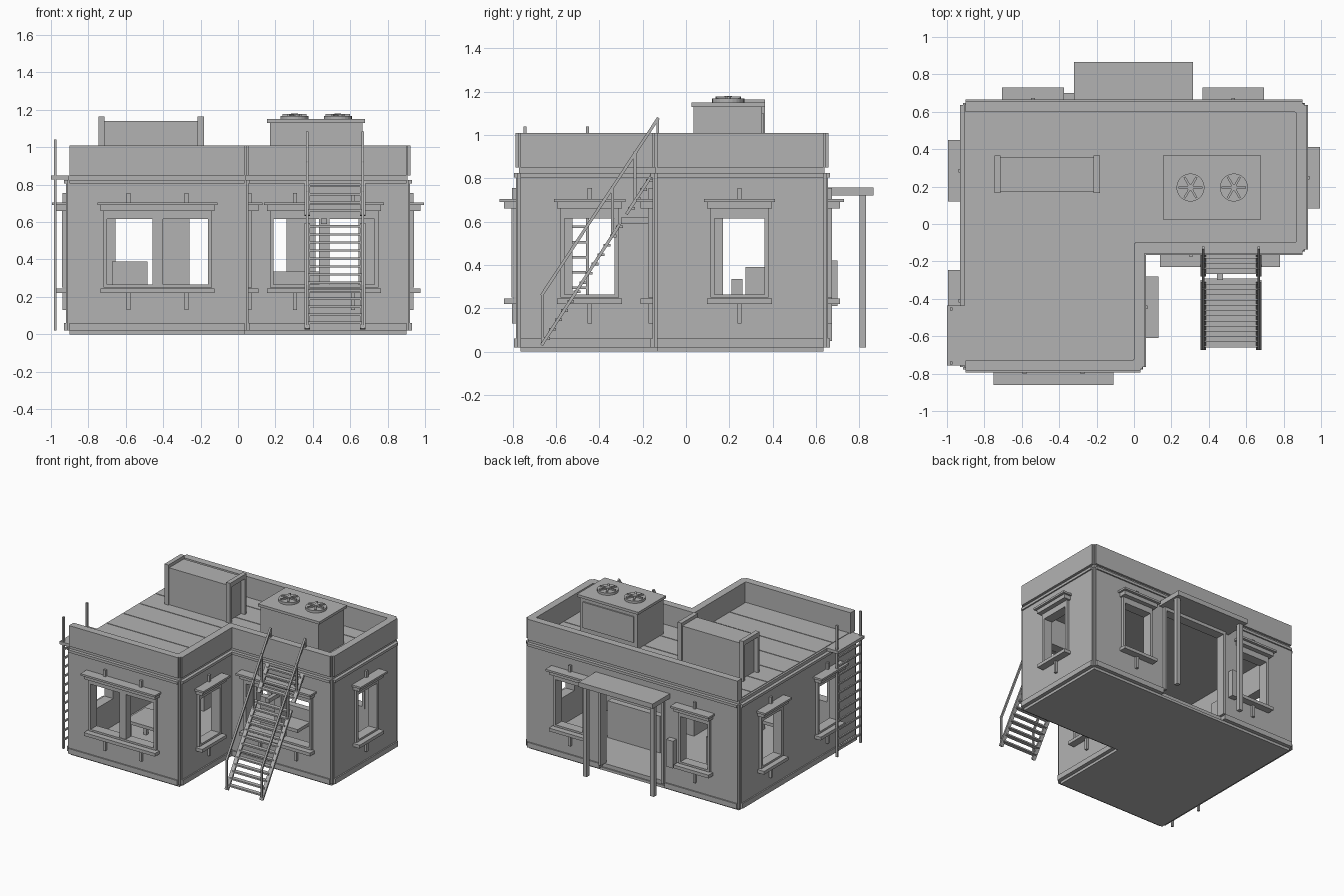
import bpy, bmesh, math
from mathutils import Vector, Matrix

cube = bpy.data.objects.get("Cube")
if cube:
    bpy.data.objects.remove(cube)

grey = bpy.data.materials.new("plain_grey")
grey.use_nodes = True
tone = (0.45, 0.45, 0.45, 1)
grey.diffuse_color = tone
grey.node_tree.nodes["Principled BSDF"].inputs["Base Color"].default_value = tone


class Part:
    """Collects simple solids into one named object."""

    def __init__(self, name):
        self.name, self.bm = name, bmesh.new()

    def box(self, x0, x1, y0, y1, z0, z1):
        size = Matrix.Diagonal((x1 - x0, y1 - y0, z1 - z0, 1))
        mid = Matrix.Translation(((x0 + x1) / 2, (y0 + y1) / 2, (z0 + z1) / 2))
        bmesh.ops.create_cube(self.bm, size=1, matrix=mid @ size)

    def beam(self, p, q, w, h):
        p, q = Vector(p), Vector(q)
        rot = (q - p).to_track_quat("Z", "X").to_matrix().to_4x4()
        size = Matrix.Diagonal((w, h, (q - p).length, 1))
        bmesh.ops.create_cube(self.bm, size=1, matrix=Matrix.Translation((p + q) / 2) @ rot @ size)

    def disc(self, x, y, z0, z1, r, sides=24):
        bmesh.ops.create_cone(self.bm, cap_ends=True, segments=sides, radius1=r, radius2=r,
                              depth=z1 - z0, matrix=Matrix.Translation((x, y, (z0 + z1) / 2)))

    def prism(self, points, z0, z1):
        face = self.bm.faces.new([self.bm.verts.new((x, y, z0)) for x, y in points])
        top = bmesh.ops.extrude_face_region(self.bm, geom=[face])["geom"]
        verts = [v for v in top if isinstance(v, bmesh.types.BMVert)]
        bmesh.ops.translate(self.bm, vec=(0, 0, z1 - z0), verts=verts)

    def on_wall(self, wall, u0, u1, d0, d1, z0, z1):
        axis, pos, out = wall[:3]
        a, b = sorted((pos + out * d0, pos + out * d1))
        if axis == "y":
            self.box(u0, u1, a, b, z0, z1)
        else:
            self.box(a, b, u0, u1, z0, z1)

    def done(self):
        bmesh.ops.recalc_face_normals(self.bm, faces=self.bm.faces[:])
        mesh = bpy.data.meshes.new(self.name)
        self.bm.to_mesh(mesh)
        self.bm.free()
        mesh.materials.append(grey)
        obj = bpy.data.objects.new(self.name, mesh)
        bpy.context.collection.objects.link(obj)


# Plan of the building
W, E, S, N, NX, NY = -0.92, 0.92, -0.785, 0.655, 0.055, -0.155


def plan(i):
    return [(W + i, S + i), (NX - i, S + i), (NX - i, NY + i),
            (E - i, NY + i), (E - i, N - i), (W + i, N - i)]


# Each wall: axis, position, outward sign, span, openings (centre, half width, is door)
C = 0.02
walls = {
    "front": ("y", S, -1, W + C, NX - C, [(-0.43, 0.29, False)]),
    "notch_side": ("x", NX, 1, S + C, NY + 0.05, [(-0.445, 0.135, False)]),
    "notch_front": ("y", NY, -1, NX - 0.05, E - C, [(0.46, 0.29, False)]),
    "left": ("x", E, 1, NY + C, N - C, [(0.247, 0.135, False)]),
    "back": ("y", N, 1, W + C, E - C,
             [(-0.54, 0.135, False), (0, 0.28, True), (0.53, 0.135, False)]),
    "right": ("x", W, -1, S + C, N - C, [(-0.41, 0.135, False), (0.285, 0.135, False)]),
}
SILL, HEAD, DOOR = 0.25, 0.63, 0.71
BASE, TOP, ROOF, RIM = 0.02, 0.825, 0.85, 1.01

# Slabs
for name, inset, z0, z1 in (("foundation", 0.02, 0, BASE), ("floor", 0.03, BASE, 0.05),
                            ("roof_slab", 0.015, TOP, ROOF)):
    p = Part(name)
    p.prism(plan(inset), z0, z1)
    p.done()

# Walls with openings, skirting, cornice and parapet
for name, wall in walls.items():
    start, end, openings = wall[3:]
    p, trim = Part(name + "_wall"), Part(name + "_trim")
    u = start
    for c, h, door in openings:
        p.on_wall(wall, u, c - h, -0.05, 0, BASE, TOP)
        p.on_wall(wall, c - h, c + h, -0.05, 0, DOOR if door else HEAD, TOP)
        trim.on_wall(wall, u, c - h if door else c + h, 0, 0.01, BASE, 0.06)
        if not door:
            p.on_wall(wall, c - h, c + h, -0.05, 0, BASE, SILL)
        u = c + h
    p.on_wall(wall, u, end, -0.05, 0, BASE, TOP)
    p.done()
    trim.on_wall(wall, u, end, 0, 0.01, BASE, 0.06)
    trim.on_wall(wall, start, end, 0, 0.01, 0.805, TOP)
    trim.done()
    if name != "right":
        p = Part(name + "_parapet")
        p.on_wall(wall, start, end, -0.055, 0.002, ROOF, RIM)
        p.done()

    # Windows: frame, mullion, sill, lintel, awning board and pegs
    for i, (c, h, door) in enumerate(openings):
        p = Part(f"{name}_{'door_frame' if door else 'window'}_{i + 1}")
        low, high = (0.05, DOOR) if door else (SILL, HEAD)
        for s in (-1, 1):
            a, b = sorted((c + s * h, c + s * (h - 0.02)))
            p.on_wall(wall, a, b, -0.055, 0.02, low, high)
        p.on_wall(wall, c - h, c + h, -0.055, 0.02, high - 0.015, high + 0.03)
        if not door:
            double = h > 0.2
            p.on_wall(wall, c - h, c + h, -0.055, 0.02, low, low + 0.015)
            p.on_wall(wall, c - h - 0.015, c + h + 0.015, 0, 0.055, 0.22, 0.245)
            p.on_wall(wall, c - h - 0.015, c + h + 0.015, 0, 0.055, 0.66, 0.69)
            p.on_wall(wall, c - h - 0.03, c + h + 0.03, 0, 0.075, 0.69, 0.705)
            if double:
                p.on_wall(wall, c - 0.028, c + 0.028, -0.05, 0.015, low, high)
            for k in ((c - 0.155, c + 0.155) if double else (c,)):
                p.on_wall(wall, k - 0.01, k + 0.01, 0, 0.018, 0.13, 0.22)
                p.on_wall(wall, k - 0.01, k + 0.01, 0, 0.018, 0.705, 0.755)
        p.done()

# Corner posts, set slightly back from the wall faces
p = Part("corner_posts")
for x, y in ((W, S), (NX, S), (E, NY), (E, N), (W, N)):
    cx = x + (0.035 if x == W else -0.035)
    cy = y + (-0.035 if y == N else 0.035)
    p.box(cx - 0.028, cx + 0.028, cy - 0.028, cy + 0.028, BASE, TOP)
    if x != W:
        p.box(cx - 0.025, cx + 0.025, cy - 0.025, cy + 0.025, ROOF, RIM)
p.done()

# Roof planks
p = Part("roof_planks")
edge = S + 0.06
while edge < N - 0.08:
    nxt = min(edge + 0.2, N - 0.06)
    p.box(W + 0.03, (NX if edge < NY else E) - 0.06, edge, nxt - 0.006, ROOF, ROOF + 0.004)
    edge = nxt
p.done()

# Porch
p = Part("porch")
p.box(-0.32, 0.315, N, 0.865, 0.72, 0.757)
for x in (-0.29, 0.285):
    p.box(x - 0.016, x + 0.016, 0.80, 0.832, BASE, 0.72)
p.done()

p = Part("wall_box")
p.box(-0.377, -0.32, N, 0.70, 0.21, 0.42)
p.done()

# Ladder with landing
p = Part("ladder")
for y in (-0.743, -0.455):
    p.beam((-0.977, y, BASE), (-0.977, y, 1.04), 0.015, 0.015)
for i in range(11):
    p.box(-0.983, -0.971, -0.743, -0.455, 0.08 + i * 0.07, 0.092 + i * 0.07)
p.box(-1, W + 0.03, -0.757, -0.437, 0.827, 0.85)
p.done()

# Outside stairs: stringers, treads, rails
p = Part("stairs")
rise, run = 0.043, 0.028
for x in (0.37, 0.667):
    p.beam((x, -0.667, 0.03), (x, -0.305, 0.59), 0.014, 0.03)
    p.beam((x, -0.275, 0.635), (x, -0.155, 0.82), 0.014, 0.03)
    p.beam((x, -0.667, 0.26), (x, -0.127, 1.08), 0.014, 0.014)
    for y, low in ((-0.664, 0.03), (-0.34, 0.53), (-0.235, 0.69), (-0.13, 0.84)):
        p.beam((x, y, low), (x, y, low + 0.235), 0.013, 0.013)
for i in range(18):
    y, z = -0.66 + i * run, 0.055 + i * rise
    if i != 13:
        p.box(0.37, 0.667, y, y + 0.032, z, z + 0.012)
p.done()

p = Part("wall_lamp")
p.box(0.445, 0.475, -0.30, NY, 0.59, 0.62)
p.done()

# Rooftop cooling unit with two fans
p = Part("cooling_unit")
p.box(0.17, 0.665, 0.035, 0.35, ROOF, 1.13)
p.box(0.155, 0.68, 0.025, 0.365, 1.13, 1.15)
p.box(0.2, 0.635, 0.35, 0.36, 0.9, 1.1)
p.done()
for i, x in enumerate((0.302, 0.534)):
    p = Part(f"fan_{i + 1}")
    p.disc(x, 0.195, 1.15, 1.168, 0.075)
    p.disc(x, 0.195, 1.168, 1.18, 0.018, 12)
    for k in range(6):
        a = math.radians(60 * k)
        p.beam((x, 0.195, 1.172), (x + 0.065 * math.cos(a), 0.195 + 0.065 * math.sin(a), 1.172), 0.012, 0.012)
    p.done()

# Rooftop bin with framed ends
p = Part("roof_bin")
p.box(-0.715, -0.215, 0.175, 0.355, ROOF, 1.14)
for x in (-0.73, -0.2):
    for y in (0.175, 0.355):
        p.box(x - 0.017, x + 0.017, y - 0.01, y + 0.01, ROOF, 1.165)
    p.box(x - 0.017, x + 0.017, 0.165, 0.365, 1.13, 1.165)
p.done()

# Furniture
p = Part("counter")
p.box(0.04, 0.49, 0.21, 0.26, 0.05, 0.335)
p.box(0.06, 0.47, 0.06, 0.21, 0.22, 0.245)
p.done()
p = Part("cabinet")
p.box(-0.675, -0.485, 0.275, 0.45, 0.05, 0.39)
p.done()
p = Part("table")
p.box(-0.62, -0.3, -0.5, -0.25, 0.22, 0.245)
for x in (-0.6, -0.32):
    for y in (-0.48, -0.27):
        p.box(x - 0.012, x + 0.012, y - 0.012, y + 0.012, 0.05, 0.22)
p.done()
